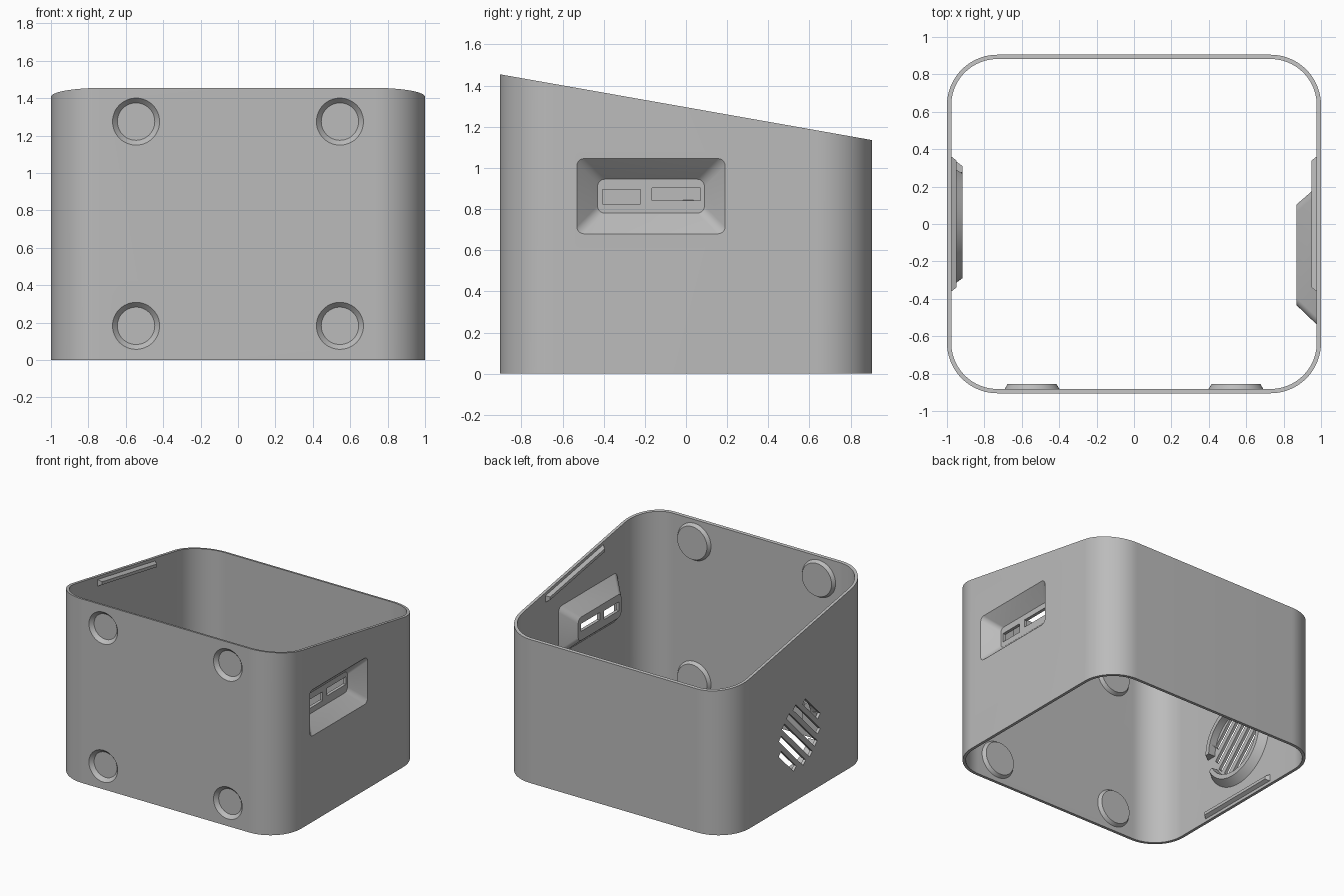
import bpy, bmesh, math
from mathutils import Vector

old = bpy.data.objects.get("Cube")
if old:
    bpy.data.objects.remove(old, do_unlink=True)

grey = bpy.data.materials.new("plain_grey")
grey.use_nodes = True
grey.diffuse_color = (0.5, 0.5, 0.5, 1)
grey.node_tree.nodes["Principled BSDF"].inputs["Base Color"].default_value = (0.5, 0.5, 0.5, 1)

HALF_X, HALF_Y, WALL, RADIUS = 1.0, 0.905, 0.023, 0.27
FRONT_H, BACK_H = 1.455, 1.135
SLOPE = (BACK_H - FRONT_H) / (2 * HALF_Y)


def top_z(y):
    return FRONT_H + SLOPE * (y + HALF_Y)


def loft(name, loops):
    """Closed solid skinned through matching loops of points."""
    bm = bmesh.new()
    rings = [[bm.verts.new(p) for p in loop] for loop in loops]
    n = len(rings[0])
    for a, b in zip(rings, rings[1:]):
        for i in range(n):
            j = (i + 1) % n
            bm.faces.new((a[i], a[j], b[j], b[i]))
    bm.faces.new(rings[0])
    bm.faces.new(rings[-1])
    bmesh.ops.recalc_face_normals(bm, faces=bm.faces)
    mesh = bpy.data.meshes.new(name)
    bm.to_mesh(mesh)
    bm.free()
    mesh.materials.append(grey)
    ob = bpy.data.objects.new(name, mesh)
    bpy.context.collection.objects.link(ob)
    return ob


def rounded_rect(u0, u1, v0, v1, r, seg):
    """Rounded rectangle as 2D points."""
    pts = []
    corners = ((u1 - r, v1 - r), (u0 + r, v1 - r), (u0 + r, v0 + r), (u1 - r, v0 + r))
    for k, (cu, cv) in enumerate(corners):
        for i in range(seg + 1):
            a = math.pi / 2 * (k + i / seg)
            pts.append((cu + r * math.cos(a), cv + r * math.sin(a)))
    return pts


def on_x(x, pts):
    return [(x, u, v) for u, v in pts]


def on_y(y, pts):
    return [(u, y, v) for u, v in pts]


def circle(cu, cv, r, n=48):
    return [(cu + r * math.cos(math.tau * i / n), cv + r * math.sin(math.tau * i / n)) for i in range(n)]


# Tapered shell, open at top and bottom
def tube(name, inset, low, rise):
    pts = rounded_rect(inset - HALF_X, HALF_X - inset, inset - HALF_Y, HALF_Y - inset, RADIUS - inset, 20)
    return loft(name, [[(x, y, low) for x, y in pts], [(x, y, top_z(y) + rise) for x, y in pts]])


case = tube("case", 0, 0, 0)
adds, cuts = [], []
hollow = tube("hollow", WALL, -0.2, 0.2)

# Four round foot sockets in the front wall
for x in (-0.545, 0.545):
    for z in (0.183, 1.275):
        adds.append(loft("foot_boss", [on_y(-HALF_Y + 0.012, circle(x, z, 0.153)),
                                       on_y(-HALF_Y + 0.05, circle(x, z, 0.13))]))
        cuts.append(loft("foot_socket", [on_y(-HALF_Y - 0.01, circle(x, z, 0.135)),
                                         on_y(-HALF_Y + 0.028, circle(x, z, 0.1))]))

# Port recess in the +x wall, with two slots through its floor
adds.append(loft("port_boss", [on_x(0.985, rounded_rect(-0.545, 0.205, 0.665, 1.06, 0.04, 5)),
                               on_x(0.87, rounded_rect(-0.435, 0.105, 0.77, 0.955, 0.04, 5))]))
cuts.append(loft("port_recess", [on_x(1.01, rounded_rect(-0.54, 0.2, 0.67, 1.055, 0.035, 5)),
                                 on_x(0.895, rounded_rect(-0.43, 0.09, 0.78, 0.945, 0.035, 5))]))
for y0, y1, z0, z1 in ((-0.405, -0.22, 0.825, 0.895), (-0.165, 0.07, 0.842, 0.902)):
    slot = [(y0, z0), (y1, z0), (y1, z1), (y0, z1)]
    cuts.append(loft("port_slot", [on_x(0.8, slot), on_x(0.95, slot)]))

# Speaker holder on the -x wall: two ring arcs around diagonal slits
CY, CZ, GRILLE_R = 0.01, 0.5, 0.25
for start in (30, 210):
    sections = []
    for i in range(31):
        a = math.radians(start + 150 * i / 30)
        sections.append([(x, CY + r * math.cos(a), CZ + r * math.sin(a))
                         for x, r in ((-0.985, 0.265), (-0.985, 0.35), (-0.918, 0.3), (-0.918, 0.265))])
    adds.append(loft("speaker_arc", sections))
along, across = Vector((1, 1)).normalized(), Vector((-1, 1)).normalized()
for k in range(6):
    off = (k - 2.5) * 0.085
    half = math.sqrt(GRILLE_R ** 2 - off ** 2)
    mid = Vector((CY, CZ)) + across * off
    slit = [mid + along * s * half + across * t * 0.023 for s, t in ((-1, -1), (1, -1), (1, 1), (-1, 1))]
    cuts.append(loft("grille_slit", [on_x(-1.05, slit), on_x(-0.94, slit)]))

# Snap ridges inside both side walls, near the top and bottom rims
for side in (-1, 1):
    for low in (True, False):
        loops = []
        for depth, half_len, half_h in ((0.012, 0.37, 0.032), (0.05, 0.34, 0.012)):
            x = side * (HALF_X - depth)
            loop = []
            for y, h in ((-half_len, -half_h), (half_len, -half_h), (half_len, half_h), (-half_len, half_h)):
                loop.append((x, y, h + (0.05 if low else top_z(y) - 0.05)))
            loops.append(loop)
        adds.append(loft("snap_ridge", loops))

# Combine the solids, bake the result and remove the helpers
for op, parts in (("DIFFERENCE", [hollow]), ("UNION", adds), ("DIFFERENCE", cuts)):
    for part in parts:
        part.hide_render = True
        mod = case.modifiers.new(part.name, "BOOLEAN")
        mod.operation, mod.solver, mod.object = op, "EXACT", part
bpy.context.view_layer.update()
baked = bpy.data.meshes.new_from_object(case.evaluated_get(bpy.context.evaluated_depsgraph_get()))
case.modifiers.clear()
case.data = baked
case.data.materials.clear()
case.data.materials.append(grey)
for part in [hollow] + adds + cuts:
    bpy.data.objects.remove(part, do_unlink=True)

bpy.ops.object.select_all(action="DESELECT")
case.select_set(True)
bpy.context.view_layer.objects.active = case
bpy.ops.object.shade_smooth_by_angle(angle=math.radians(25))
